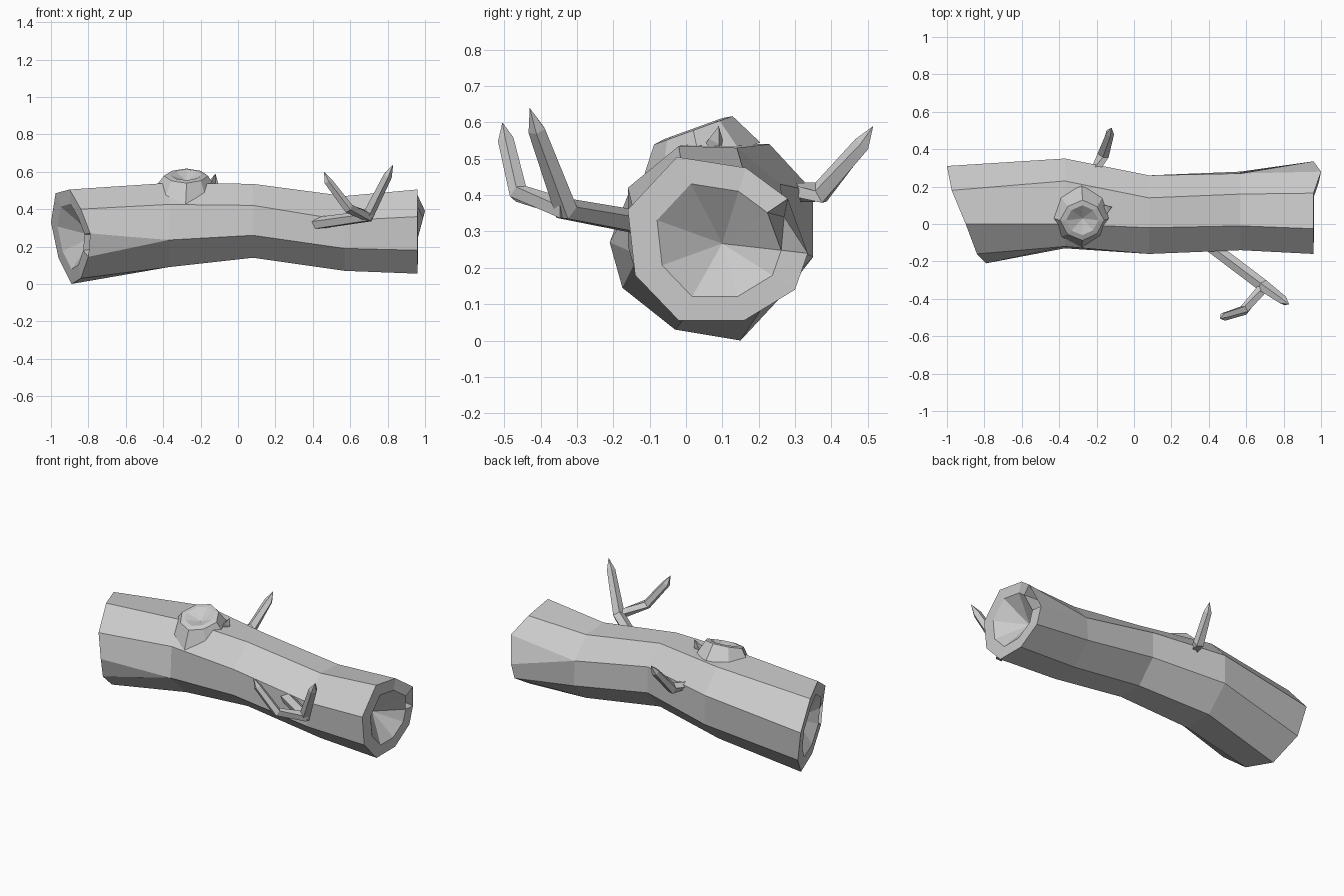
import bpy, bmesh
from math import cos, sin, tau
from mathutils import Vector

default_cube = bpy.data.objects.get("Cube")
if default_cube:
    bpy.data.objects.remove(default_cube)

GREY = (0.6, 0.6, 0.6, 1)
bark = bpy.data.materials.new("bark_grey")
bark.use_nodes = True
bark.diffuse_color = GREY
bark.node_tree.nodes["Principled BSDF"].inputs["Base Color"].default_value = GREY


def finish(bm, name):
    """Turn a bmesh into a flat-shaded bark object."""
    bmesh.ops.recalc_face_normals(bm, faces=bm.faces)
    mesh = bpy.data.meshes.new(name)
    bm.to_mesh(mesh)
    bm.free()
    mesh.materials.append(bark)
    obj = bpy.data.objects.new(name, mesh)
    bpy.context.collection.objects.link(obj)
    return obj


def add_ring(bm, points):
    return [bm.verts.new(p) for p in points]


def bridge(bm, ring_a, ring_b, skip=None):
    """Join two loops of equal count, merging corners that share a vertex."""
    count = len(ring_a)
    for i in range(count):
        if i == skip:
            continue
        j = (i + 1) % count
        corners = dict.fromkeys((ring_a[i], ring_a[j], ring_b[j], ring_b[i]))
        if len(corners) > 2:
            bm.faces.new(list(corners))


def cap(bm, ring, point):
    tip = bm.verts.new(point)
    for i, vert in enumerate(ring):
        bm.faces.new((vert, ring[(i + 1) % len(ring)], tip))


def split_end(bm, rim_points, next_ring, split, depth):
    """Hollow log end whose rim is cracked open at one corner."""
    rim = add_ring(bm, rim_points)
    # both lips of the crack meet at the same corner of the next ring
    target = next_ring[:split + 1] + next_ring[split:]
    bridge(bm, rim, target)
    centre = sum((Vector(p) for p in rim_points), Vector()) / len(rim_points)
    inner = add_ring(bm, [centre.lerp(Vector(p), 0.69) for p in rim_points])
    bridge(bm, rim, inner, skip=split)
    # crack walls and floor
    root = next_ring[split]
    for a, b in ((rim[split], inner[split]),
                 (inner[split], inner[split + 1]),
                 (inner[split + 1], rim[split + 1])):
        bm.faces.new((a, b, root))
    cap(bm, inner, centre + Vector((depth, 0, 0)))


# Log trunk: bent octagonal sections, each from top front round by the back
sections = {
    -0.37: [(0.0, .54), (.23, .54), (.35, .41), (.35, .23),
            (.21, .09), (.02, .09), (-.13, .235), (-.12, .425)],
    0.08: [(-.02, .535), (.14, .53), (.26, .43), (.26, .27),
           (.14, .14), (-.02, .14), (-.16, .26), (-.16, .42)],
    0.57: [(-.01, .47), (.16, .46), (.27, .34), (.28, .19),
           (.16, .07), (-.01, .07), (-.14, .19), (-.14, .34)],
}
left_rim = [(-.9, 0, .505), (-.975, .18, .485), (-1, .31, .33),
            (-.96, .28, .14), (-.89, .15, 0), (-.84, -.03, .03),
            (-.8, -.175, .145), (-.79, -.21, .27), (-.84, -.16, .4)]
right_rim = [(.96, -.025, .505), (.96, .165, .475), (1, .28, .39),
             (.96, .335, .24), (.96, .3, .14), (.96, .16, .055),
             (.96, -.02, .055), (.96, -.14, .18), (.96, -.16, .36)]
bm = bmesh.new()
rings = [add_ring(bm, [(x, y, z) for y, z in pts]) for x, pts in sections.items()]
for a, b in zip(rings, rings[1:]):
    bridge(bm, a, b)
split_end(bm, left_rim, rings[0], 6, 0.12)
split_end(bm, right_rim, rings[-1], 2, -0.12)
finish(bm, "log_trunk")


def branch(name, path, radii, sides=5):
    """Tapered low-poly tube along a bent path with a pointed end."""
    path = [Vector(p) for p in path]
    bm = bmesh.new()
    loops = []
    for i, (p, r) in enumerate(zip(path[:-1], radii)):
        ahead = (path[i + 1] - p).normalized()
        behind = (p - path[i - 1]).normalized() if i else ahead
        along = (ahead + behind).normalized()
        side = along.cross(Vector((1, 1, 0))).normalized()
        up = along.cross(side)
        loops.append(add_ring(bm, [
            p + r * (side * cos(tau * k / sides) + up * sin(tau * k / sides))
            for k in range(sides)]))
    for a, b in zip(loops, loops[1:]):
        bridge(bm, a, b)
    cap(bm, loops[-1], path[-1])
    bm.faces.new(loops[0])
    finish(bm, name)


# Branches
branch("front_branch", [(.4, -.11, .32), (.69, -.33, .36), (.8, -.41, .58),
                        (.83, -.43, .64)], (.035, .035, .025))
branch("front_branch_fork", [(.7, -.33, .36), (.59, -.46, .405), (.48, -.495, .55),
                             (.46, -.505, .6)], (.03, .028, .023))
branch("back_branch", [(-.21, .27, .41), (-.165, .37, .405), (-.13, .485, .54),
                       (-.12, .515, .59)], (.03, .033, .024))

# Knot: flared collar with a hollow top, leaning to the front
axis = Vector((0, -.34, .94)).normalized()
across = Vector((1, 0, 0))
depthwise = axis.cross(across)
wobble = (1.0, .92, 1.0, .95, 1.08, .97, 1.0, .9)


def knot_ring(radius, centre, uneven):
    return [Vector(centre) + radius * (1 + uneven * (w - 1)) *
            (across * cos(tau * i / 8) + depthwise * sin(tau * i / 8))
            for i, w in enumerate(wobble)]


bm = bmesh.new()
collar = [add_ring(bm, knot_ring(*spec)) for spec in (
    (.175, (-.28, .04, .485), 1), (.115, (-.275, .02, .578), .6),
    (.085, (-.275, .02, .583), .6))]
for a, b in zip(collar, collar[1:]):
    bridge(bm, a, b)
cap(bm, collar[-1], (-.275, .03, .55))
bm.faces.new(collar[0])
finish(bm, "knot")

# Splinter beside the knot
branch("splinter", [(-.15, .08, .53), (-.135, .085, .55), (-.12, .09, .59)], (.03, .022), 3)
